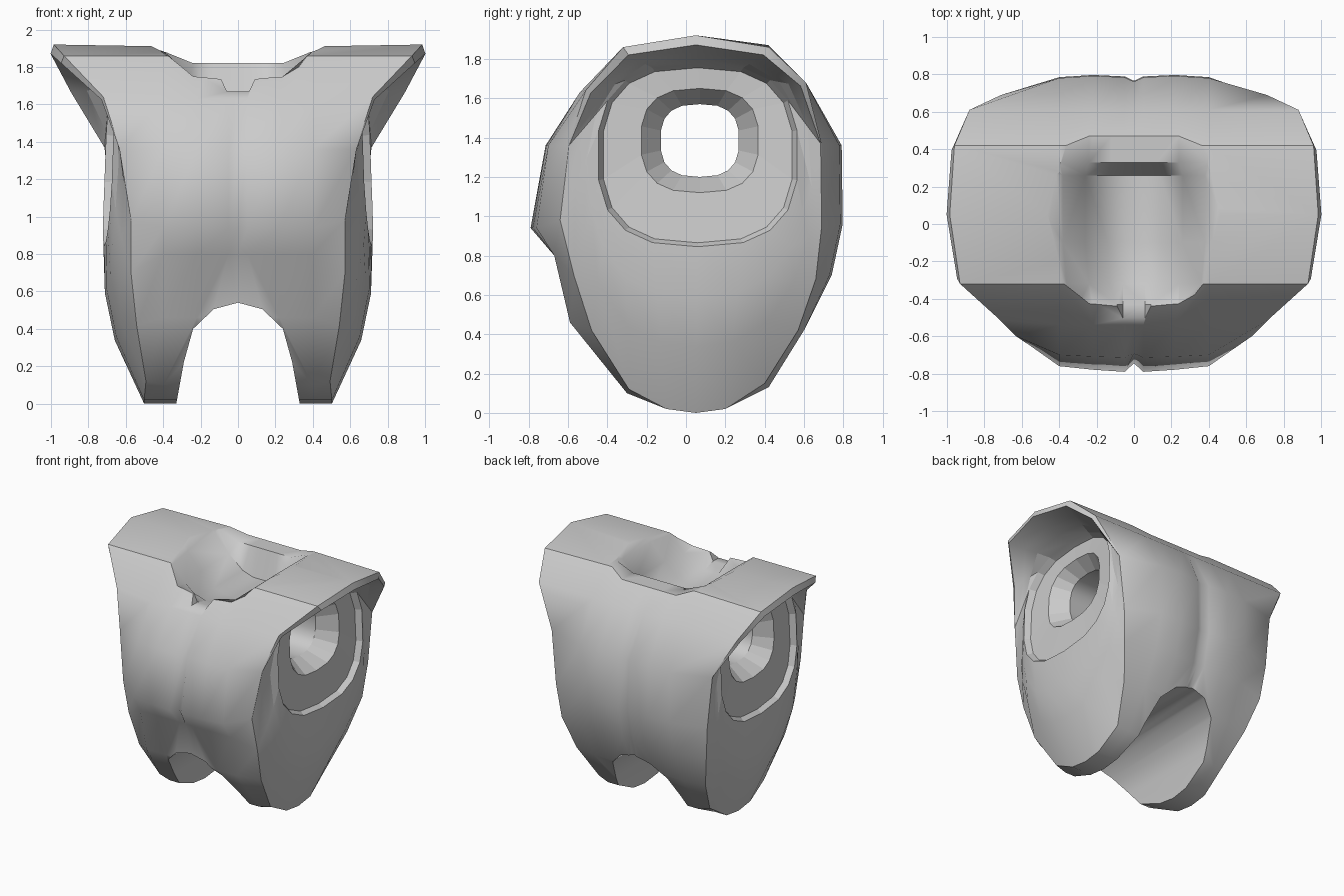
import bpy, bmesh
from math import sin, cos, pi, radians, copysign
from mathutils import Vector

if "Cube" in bpy.data.objects:
    bpy.data.objects.remove(bpy.data.objects["Cube"])

N = 18  # points per ring, from the top round the front (-y), bottom and back


def make_object(name, verts, faces):
    mesh = bpy.data.meshes.new(name)
    bm = bmesh.new()
    vs = [bm.verts.new(v) for v in verts]
    for f in faces:
        bm.faces.new([vs[i] for i in f])
    bmesh.ops.recalc_face_normals(bm, faces=bm.faces)
    bm.to_mesh(mesh)
    bm.free()
    ob = bpy.data.objects.new(name, mesh)
    bpy.context.collection.objects.link(ob)
    return ob


def loft(name, rings, closed=False):
    n, m = len(rings[0]), len(rings)
    verts = [p for r in rings for p in r]
    faces = []
    for i in range(m if closed else m - 1):
        a, b = i * n, (i + 1) % m * n
        faces += [(a + j, a + (j + 1) % n, b + (j + 1) % n, b + j) for j in range(n)]
    if not closed:
        faces += [tuple(range(n)), tuple(range((m - 1) * n, m * n))]
    return make_object(name, verts, faces)


def oval(cy, cz, ry, rz, xfun, p=2.7):
    """Rounded ring in the side plane; xfun gives x from the angle."""
    out = []
    for k in range(N):
        a = pi / 2 + 2 * pi * k / N
        c, s = cos(a), sin(a)
        out.append(Vector((xfun(c, s),
                           cy + ry * copysign(abs(c) ** (2 / p), c),
                           cz + rz * copysign(abs(s) ** (2 / p), s))))
    return out


# Side panel outline (x, y, z)
edge = [Vector(v) for v in (
    (.985, .05, 1.92), (.93, -.32, 1.86), (.72, -.51, 1.64), (.63, -.60, 1.36),
    (.57, -.64, .98), (.57, -.57, .70), (.54, -.48, .42), (.49, -.29, .12),
    (.50, -.10, .02), (.50, .05, 0), (.50, .20, .02), (.49, .40, .15),
    (.57, .57, .42), (.64, .66, .68), (.67, .69, .95), (.71, .69, 1.37),
    (.88, .61, 1.68), (.96, .42, 1.86))]
# Chest, belly and back section at x = 0.4 (y, z)
trunk = [(.05, 1.91), (-.32, 1.86), (-.54, 1.63), (-.70, 1.36), (-.76, .94),
         (-.67, .80), (-.59, .46), (-.30, .10), (-.10, .02), (.05, 0), (.20, .02),
         (.42, .13), (.60, .42), (.73, .70), (.785, .96), (.78, 1.36),
         (.61, 1.68), (.42, 1.87)]


def section(x, front, back):
    """Trunk section with the chest and back pushed in or out."""
    scale = {3: (1 + front) / 2, 4: front, 13: back, 14: back, 15: back}
    return [Vector((x, y * scale.get(k, 1), z)) for k, (y, z) in enumerate(trunk)]


# Arm socket rings, from the through hole outwards
tube_mid = oval(.07, 1.385, .20, .185, lambda c, s: 0)
tube_end = oval(.07, 1.385, .20, .185, lambda c, s: .50)
collar = oval(.07, 1.385, .30, .265, lambda c, s: .63 + .01 * c - .02 * s)
recess = oval(.06, 1.31, .485, .445, lambda c, s: .645 + .02 * c - .03 * s)
rim = oval(.06, 1.31, .51, .465, lambda c, s: .69 + .02 * c - .025 * s)
centre = Vector((0, .06, 1.31))
lip = []
for e in edge:
    up = max(0, (e.z - 1.3) / .62)
    q = e.lerp(Vector((e.x, centre.y, centre.z)), .08 * up)
    q.x += .015 * up + .002
    lip.append(q)


def panel_ring(t):
    """Ring between socket rim and outer edge, bulging below the socket."""
    out = []
    for k in range(N):
        q = rim[k].lerp(lip[k], t)
        q.x += .075 * sin(pi * t) * max(0, -sin(pi / 2 + 2 * pi * k / N))
        out.append(q)
    return out


# Trunk shell: right half rings, then their mirror images
half = [tube_mid, tube_end, collar, recess, rim, panel_ring(.3), panel_ring(.6),
        lip, edge, section(.4, 1, 1), section(.22, 1.025, 1.015),
        section(.05, 1.04, 1.005), section(0, .98, .975)]
mirrored = [[Vector((-p.x, p.y, p.z)) for p in r] for r in reversed(half[1:-1])]
torso = loft("torso_shell", half + mirrored, closed=True)

# Arched opening between the hip flaps
arch = [(.335, -.2), (.33, 0), (.29, .22), (.24, .40), (.13, .505), (0, .54)]
arch += [(-x, z) for x, z in reversed(arch[:-1])]
tunnel = loft("hip_arch_cutter", [[(x, y, z) for x, z in arch] for y in (-1.2, 1.2)])

# Neck dish with notched front and raised back
front_line = [(.46, 1.93), (.40, 1.862), (.24, 1.75), (.09, 1.735), (.06, 1.67)]
dish_front = [(.46, 1.925), (.36, 1.85), (.24, 1.73), (.13, 1.655), (.06, 1.64)]
dish = [(.50, 1.93), (.38, 1.87), (.26, 1.74), (.14, 1.64), (.05, 1.61)]
back_line = [(.46, 1.93), (.40, 1.885), (.24, 1.82), (.12, 1.82), (.05, 1.82)]


def neck_ring(y, line):
    pts = [(.50, 2.2)] + line
    pts += [(-x, z) for x, z in reversed(pts)]
    return [(x, y, z) for x, z in pts]


neck = loft("neck_cutter", [neck_ring(-.8, front_line), neck_ring(-.43, front_line),
                            neck_ring(-.32, dish_front), neck_ring(-.1, dish),
                            neck_ring(.26, dish), neck_ring(.33, back_line),
                            neck_ring(.8, back_line)])

bpy.context.view_layer.objects.active = torso
torso.select_set(True)
for cutter in (tunnel, neck):
    cutter.hide_render = True
    mod = torso.modifiers.new(cutter.name, 'BOOLEAN')
    mod.operation, mod.solver, mod.object = 'DIFFERENCE', 'EXACT', cutter
    bpy.ops.object.modifier_apply(modifier=mod.name)
    bpy.data.objects.remove(cutter)

# Smooth skin with soft chest creases and dish sides
bpy.ops.object.shade_smooth_by_angle(angle=radians(35))
mesh = torso.data
for e in mesh.edges:
    m = (mesh.vertices[e.vertices[0]].co + mesh.vertices[e.vertices[1]].co) / 2
    skin = abs(m.x) < .45 and abs(m.y) > .5 and .62 < m.z < 1.9
    neck_side = abs(m.x) < .55 and -.28 < m.y < .22 and m.z > 1.59
    if skin or neck_side:
        e.use_edge_sharp = False

# Faceted arm sockets
for f in mesh.polygons:
    c = f.center
    if abs(c.x) > .47 and ((c.y - .06) / .53) ** 2 + ((c.z - 1.31) / .5) ** 2 < 1.15 and abs(f.normal.z) < .9:
        f.use_smooth = False
